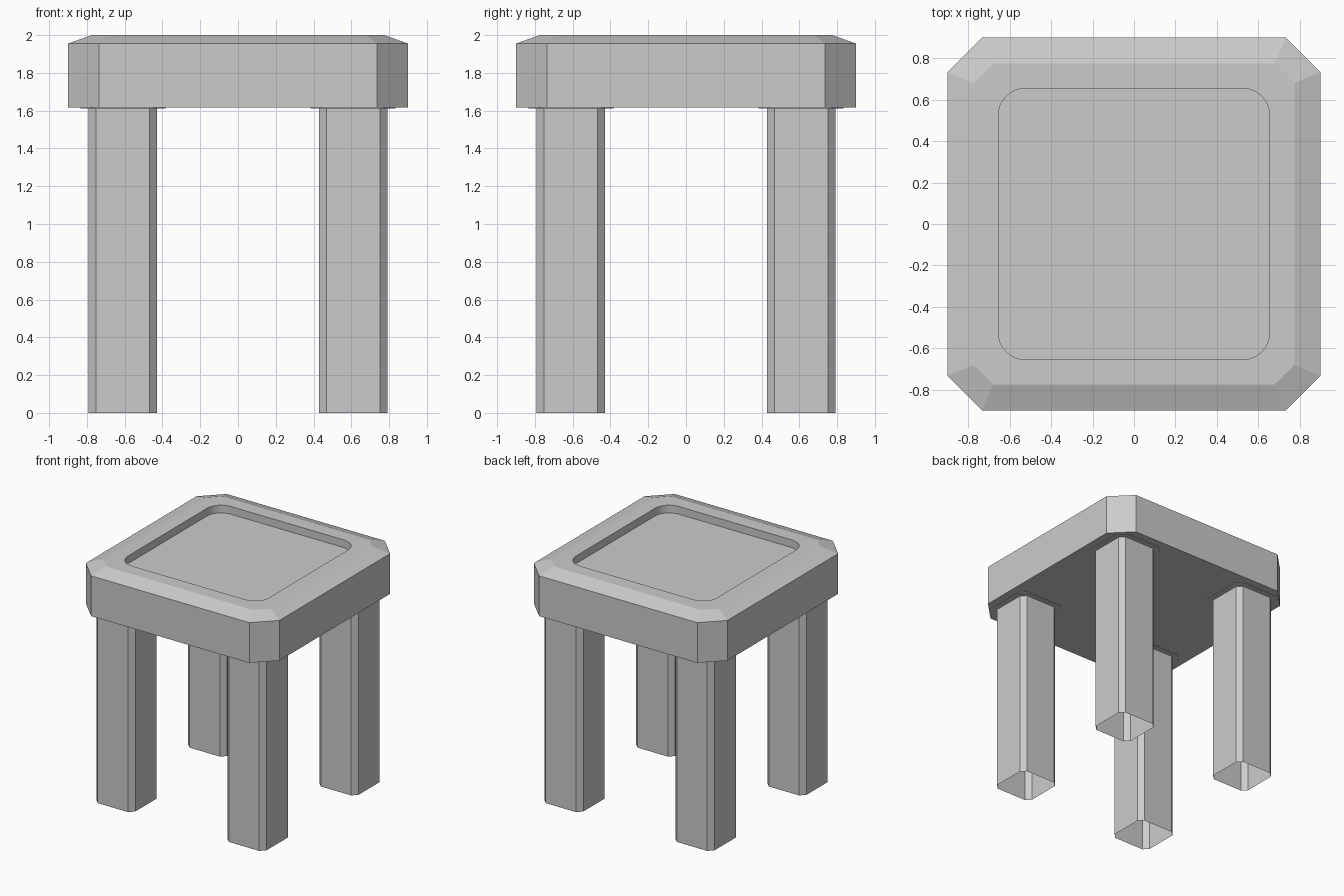
import bpy, bmesh, math

if "Cube" in bpy.data.objects:
    bpy.data.objects.remove(bpy.data.objects["Cube"])


def cut_square(half, cut, z, c=(0, 0)):
    """Ring of a square with chamfered corners."""
    a = half - cut
    pts = [(half, -a), (half, a), (a, half), (-a, half),
           (-half, a), (-half, -a), (-a, -half), (a, -half)]
    return [(c[0] + x, c[1] + y, z) for x, y in pts]


def round_square(half, r, z, steps=8):
    """Ring of a square with rounded corners."""
    a = half - r
    ring = []
    for q, (sx, sy) in enumerate([(1, 1), (-1, 1), (-1, -1), (1, -1)]):
        for i in range(steps + 1):
            t = math.pi / 2 * (q + i / steps)
            ring.append((sx * a + r * math.cos(t), sy * a + r * math.sin(t), z))
    return ring


def loft(name, rings, cap_bottom=True, cap_top=True):
    """Object skinned through stacked rings, listed bottom to top."""
    bm = bmesh.new()
    loops = [[bm.verts.new(p) for p in ring] for ring in rings]
    n = len(loops[0])
    for lo, hi in zip(loops, loops[1:]):
        for i in range(n):
            j = (i + 1) % n
            bm.faces.new((lo[i], lo[j], hi[j], hi[i]))
    if cap_bottom:
        bm.faces.new(loops[0][::-1])
    if cap_top:
        bm.faces.new(loops[-1])
    me = bpy.data.meshes.new(name)
    bm.to_mesh(me)
    bm.free()
    ob = bpy.data.objects.new(name, me)
    bpy.context.collection.objects.link(ob)
    return ob


def mirror_xy(ob):
    m = ob.modifiers.new("Mirror", 'MIRROR')
    m.use_axis = (True, True, False)
    m.use_mirror_merge = False


SEAT_Z = 1.617

# Seat slab with chamfered corners and bevelled top rim
seat = loft("seat", [cut_square(0.9, 0.165, SEAT_Z),
                     cut_square(0.9, 0.165, 1.955),
                     cut_square(0.775, 0.095, 2.0)])

# Shallow rounded recess in the top
cutter = loft("recess_cutter", [round_square(0.655, 0.13, 1.935),
                                round_square(0.655, 0.13, 2.1)])
cutter.hide_render = True
cutter.hide_set(True)
b = seat.modifiers.new("Recess", 'BOOLEAN')
b.operation = 'DIFFERENCE'
b.solver = 'EXACT'
b.object = cutter

# Four hollow legs, open at the foot
LEG = (0.61, 0.61)
legs = loft("legs", [cut_square(0.181, 0.04, 0, LEG),
                     cut_square(0.181, 0.04, SEAT_Z, LEG)],
            cap_bottom=False, cap_top=False)
mirror_xy(legs)

# Thin collars where the legs meet the seat
collars = loft("leg_collars", [cut_square(0.225, 0.06, SEAT_Z - 0.005, LEG),
                               cut_square(0.225, 0.06, SEAT_Z + 0.01, LEG)])
mirror_xy(collars)
